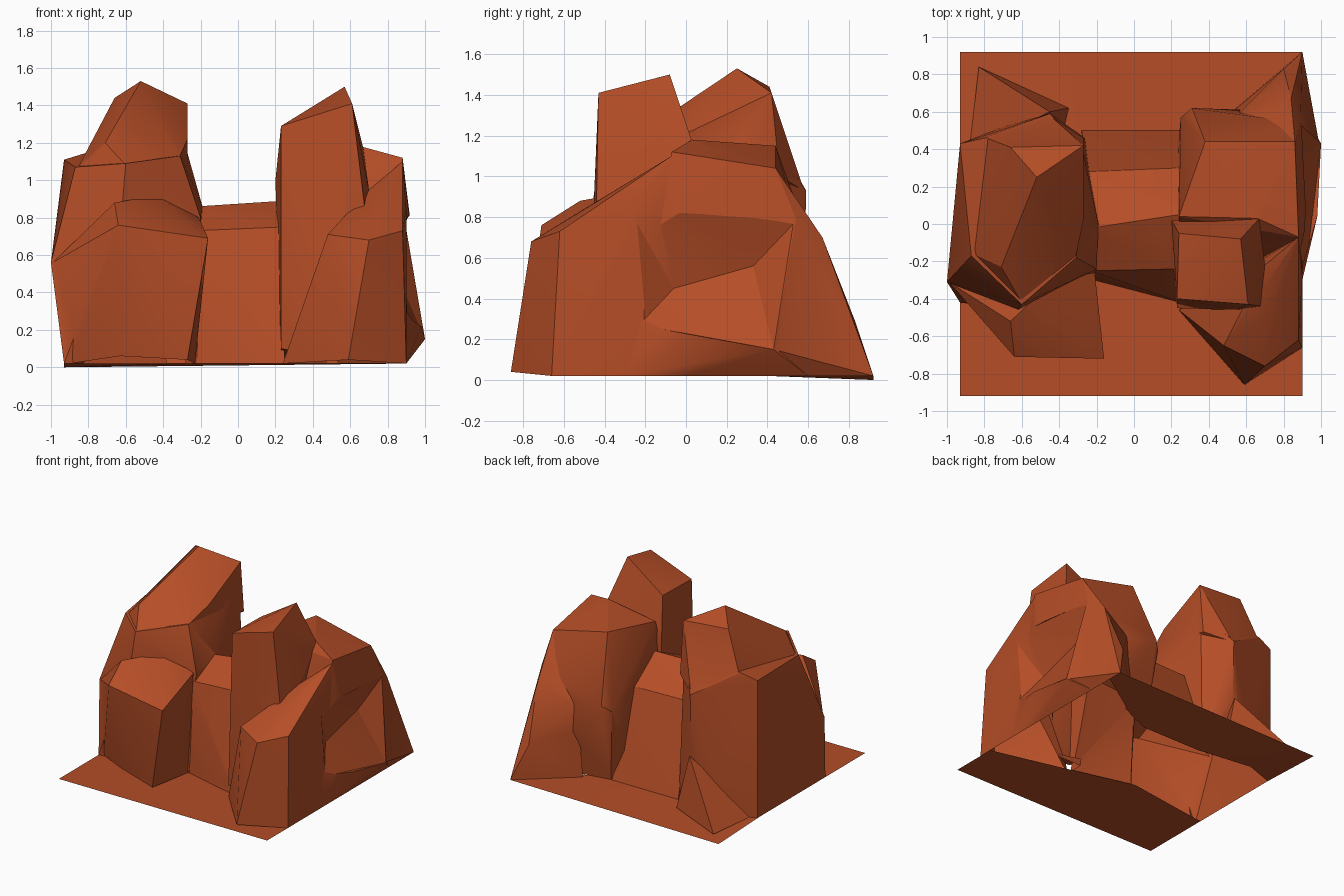
import bpy, bmesh, math

if "Cube" in bpy.data.objects:
    bpy.data.objects.remove(bpy.data.objects["Cube"])

rust = bpy.data.materials.new("rust_rock")
rust.diffuse_color = (0.46, 0.075, 0.02, 1)
rust.use_nodes = True
rust.node_tree.nodes["Principled BSDF"].inputs["Base Color"].default_value = rust.diffuse_color
G = 0.02  # ground level
rocks = []


def finish(ob):
    bpy.ops.object.select_all(action='DESELECT')
    ob.select_set(True)
    bpy.context.view_layer.objects.active = ob
    bpy.ops.object.shade_smooth_by_angle(angle=math.radians(25))


def add_object(bm, name):
    bmesh.ops.recalc_face_normals(bm, faces=bm.faces)
    me = bpy.data.meshes.new(name)
    bm.to_mesh(me)
    bm.free()
    me.materials.append(rust)
    ob = bpy.data.objects.new(name, me)
    bpy.context.collection.objects.link(ob)
    return ob


def boulder(name, *corners):
    """Faceted rock: convex hull around its corners."""
    bm = bmesh.new()
    for c in corners:
        bm.verts.new(c)
    bmesh.ops.convex_hull(bm, input=bm.verts)
    loose = [v for v in bm.verts if not v.link_faces]
    bmesh.ops.delete(bm, geom=loose, context='VERTS')
    ob = add_object(bm, name)
    rocks.append(ob)
    return ob


def combine(target, other, op):
    """Boolean the other rock into the target and drop it."""
    bpy.context.view_layer.objects.active = target
    m = target.modifiers.new("combine", 'BOOLEAN')
    m.operation, m.solver, m.object = op, 'EXACT', other
    bpy.ops.object.modifier_apply(modifier=m.name)
    bpy.data.objects.remove(other)


def strip(name, y_out, corner_z, inner):
    """Thin ground apron in front of or behind the rocks."""
    bm = bmesh.new()
    pts = [(-0.93, y_out, corner_z), (0.9, y_out, G)] + [(x, y, G) for x, y in inner]
    bm.faces.new([bm.verts.new(p) for p in pts])
    bmesh.ops.triangulate(bm, faces=bm.faces)
    ob = add_object(bm, name)
    if ob.data.polygons[0].normal.z < 0:
        ob.data.flip_normals()
    finish(ob)


# Ground aprons
strip("front_ground", -0.92, G, [(.9, -.55), (.3, -.4), (.23, -.38), (-.23, -.26),
                                 (-.3, -.45), (-.93, -.36)])
strip("back_ground", 0.92, 0.0, [(.9, .8), (.45, .5), (.25, .42), (-.25, .42),
                                 (-.7, .48), (-.93, .4)])

# Left rock: main mass with overhanging lip, spire, front buttress and back spur
boulder("left_rock_body",
        (-.93, .43, 1.11), (-.8, .46, 1.15), (-.87, -.17, 1.07),
        (-.6, -.43, 1.09), (-.31, -.18, 1.13), (-.28, .42, 1.18),
        (-1, -.31, .56), (-.93, -.42, G), (-.93, .43, G), (-.22, -.3, G),
        (-.26, .46, G), (-.2, -.24, .8), (-.62, -.46, .85), (-.19, 0, .86),
        (-.45, .59, .93), (-.45, .58, .45), (-.7, .52, G))
boulder("left_spire",
        (-.52, .25, 1.53), (-.66, .41, 1.44), (-.27, .42, 1.41),
        (-.7, 0, 1.27), (-.71, -.23, 1.2), (-.27, .02, 1.22), (-.31, -.17, 1.13),
        (-.79, .46, 1.13), (-.27, .46, 1.0), (-.45, .58, .93),
        (-.86, -.16, 1.06), (-.6, -.42, 1.08), (-.5, 0, .9))
boulder("left_buttress",
        (-.64, -.71, .76), (-.16, -.72, .69), (-.21, -.26, .8),
        (-.43, -.3, .92), (-.66, -.52, .88), (-.63, -.58, .06),
        (-.48, -.64, .14), (-.27, -.69, .04), (-.23, -.3, G),
        (-.9, -.4, G), (-.99, -.31, .56))
boulder("left_back_spur",
        (-.45, .6, .45), (-.83, .84, G), (-.88, .4, G), (-.4, .4, G), (-.35, .62, G))

# Low saddle between the rocks
boulder("middle_saddle",
        (-.25, -.29, G), (.25, -.42, G), (-.23, -.25, .73), (.24, -.24, .75),
        (-.22, -.02, .86), (.24, .05, .89), (-.25, .28, .7), (.25, .3, .7),
        (-.28, .5, G), (.3, .5, G))

# Right rock: spire, main mass, back spur and front buttress
boulder("right_spire",
        (.23, -.4, 1.29), (.61, -.43, 1.41), (.57, -.08, 1.5),
        (.24, -.05, 1.29), (.67, .03, 1.17), (.2, .02, 1.0),
        (.23, -.45, .1), (.7, -.22, .95), (.68, -.44, .83),
        (.55, -.46, .7), (.24, 0, .03), (.6, -.4, .03))
boulder("right_rock_body",
        (.24, .04, 1.12), (.38, .44, 1.15), (.86, .44, 1.04),
        (.88, -.07, 1.12), (.66, .03, 1.18), (.89, .54, .79),
        (.25, .57, .6), (.31, .62, .65), (.23, .35, G), (.31, .5, G),
        (.9, .6, G), (.9, -.3, G), (.24, -.3, G),
        (1, .43, .15), (.98, .04, .22))
boulder("right_back_spur",
        (.86, .44, 1.04), (.89, .54, .79), (.84, .67, .7), (.8, .83, .29),
        (.9, .92, G), (.99, .43, .15), (.9, .1, G), (.55, .58, .6), (.5, .58, G))
boulder("right_buttress",
        (.7, -.76, .68), (.48, -.65, .71), (.88, -.62, .73),
        (.59, -.86, .04), (.9, -.66, G), (.71, -.5, .84), (.7, -.22, .95),
        (.88, -.07, 1.1), (.9, -.28, .85), (.24, -.46, G), (.45, -.56, G),
        (.9, 0, G))

# Hollow in the right-hand wall
hollow = boulder("hollow_cutter",
                 (.81, -.06, .45), (.82, .33, .56), (.92, -.28, .84),
                 (.9, .54, .78), (.98, .04, .22), (1, .43, .15), (.92, -.23, .27),
                 (1.3, -.28, .84), (1.3, .54, .78), (1.3, .04, .22), (1.3, .43, .15))
hollow.hide_render = True

# Merge everything into one skin, carve the hollow, open the underside
skin = rocks[0]
for r in rocks[1:-1]:
    combine(skin, r, 'UNION')
combine(skin, hollow, 'DIFFERENCE')
skin.name = "canyon_rock"
bm = bmesh.new()
bm.from_mesh(skin.data)
bmesh.ops.triangulate(bm, faces=bm.faces)
under = [f for f in bm.faces if f.normal.z < -0.6 and max(v.co.z for v in f.verts) < 0.08]
bmesh.ops.delete(bm, geom=under, context='FACES')
bm.to_mesh(skin.data)
bm.free()
finish(skin)
